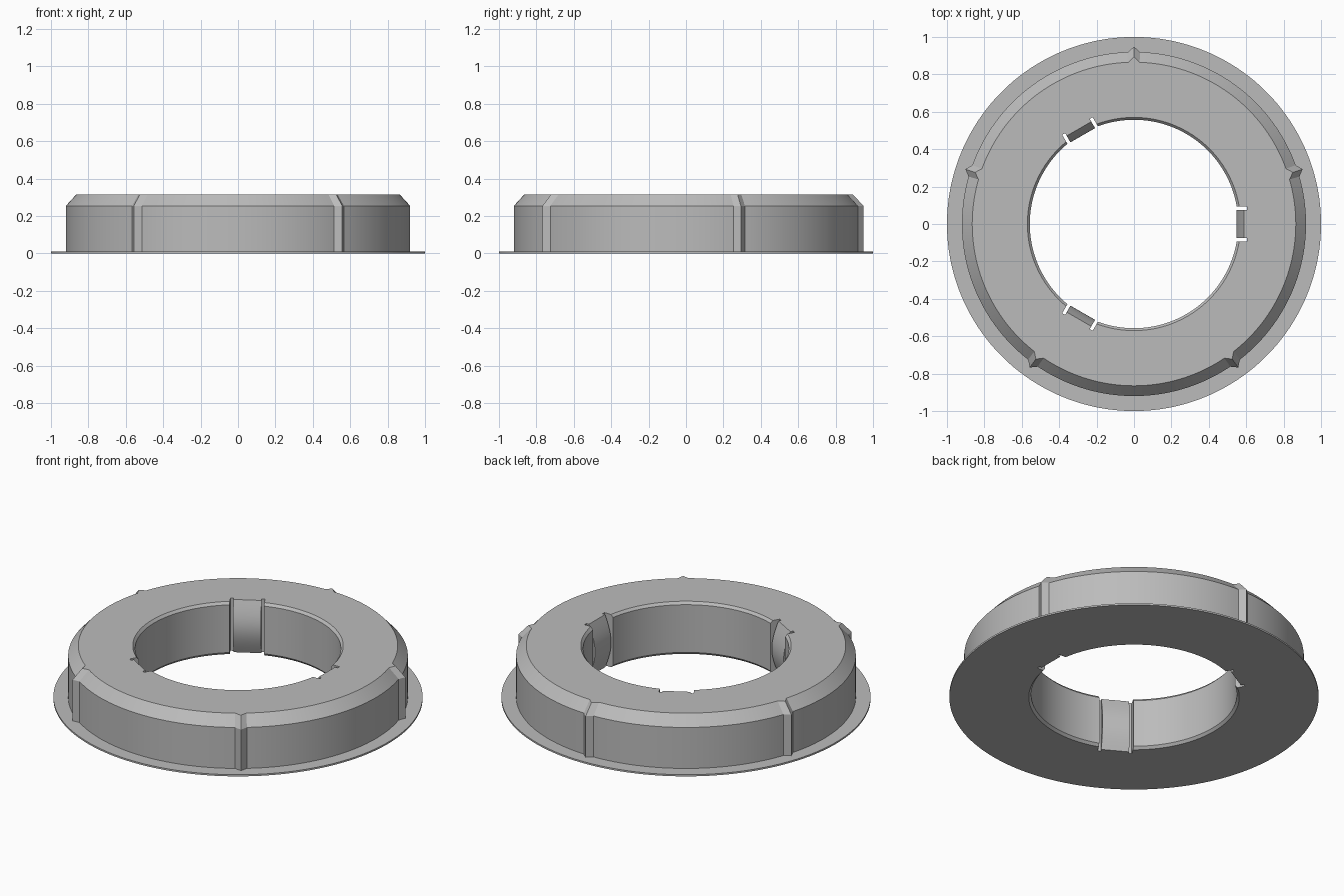
import bpy, bmesh, math
from mathutils import Matrix

if "Cube" in bpy.data.objects:
    bpy.data.objects.remove(bpy.data.objects["Cube"])

SEGMENTS = 180                       # 2 degrees per step
RIDGES = {18, 90, 162, 234, 306}     # angles of the outer ridges
TABS = (0, 120, 240)                 # angles of the spring tabs
HEIGHT = 0.315

grey = bpy.data.materials.new("plain grey")
grey.diffuse_color = (0.5, 0.5, 0.5, 1)
grey.use_nodes = True
grey.node_tree.nodes["Principled BSDF"].inputs["Base Color"].default_value = grey.diffuse_color


def make_object(name, bm):
    bmesh.ops.recalc_face_normals(bm, faces=bm.faces)
    mesh = bpy.data.meshes.new(name)
    bm.to_mesh(mesh)
    bm.free()
    mesh.materials.append(grey)
    obj = bpy.data.objects.new(name, mesh)
    bpy.context.collection.objects.link(obj)
    return obj


def select_only(obj):
    bpy.ops.object.select_all(action='DESELECT')
    obj.select_set(True)
    bpy.context.view_layer.objects.active = obj


def extrude_profile(bm, profile, half_width, angle):
    """Extrude an (x, z) profile along y and turn it about z."""
    turn = Matrix.Rotation(math.radians(angle), 4, 'Z')
    sides = [[bm.verts.new(turn @ Matrix.Translation((x, y, z)).translation)
              for x, z in profile] for y in (-half_width, half_width)]
    bm.faces.new(sides[0])
    bm.faces.new(sides[1])
    n = len(profile)
    for i in range(n):
        j = (i + 1) % n
        bm.faces.new((sides[0][i], sides[0][j], sides[1][j], sides[1][i]))


# Ring body: closed (radius, z, carries ridge) section swept round the axis
section = [(0.57, 0, 0), (1.0, 0, 0), (1.0, 0.01, 0), (0.92, 0.01, 1),
           (0.92, 0.255, 1), (0.865, HEIGHT, 1), (0.57, HEIGHT, 0),
           (0.557, HEIGHT - 0.015, 0), (0.557, 0.015, 0)]
bm = bmesh.new()
rings = []
for s in range(SEGMENTS):
    degrees = s * 360 // SEGMENTS
    a = math.radians(degrees)
    bump = 0.028 if degrees in RIDGES else 0
    rings.append([bm.verts.new(((r + bump * k) * math.cos(a),
                                (r + bump * k) * math.sin(a), z))
                  for r, z, k in section])
for s in range(SEGMENTS):
    p, q = rings[s], rings[(s + 1) % SEGMENTS]
    for i in range(len(section)):
        j = (i + 1) % len(section)
        bm.faces.new((p[i], p[j], q[j], q[i]))
body = make_object("ring_body", bm)

# Notches in the bore that leave a gap on both sides of each tab
bm = bmesh.new()
notch = [(0.5, -0.1), (0.605, -0.1), (0.605, 0.5), (0.5, 0.5)]
for angle in TABS:
    extrude_profile(bm, notch, 0.094, angle)
cutter = make_object("notch_cutter", bm)
cutter.hide_render = True
cut = body.modifiers.new("notches", 'BOOLEAN')
cut.operation = 'DIFFERENCE'
cut.solver = 'EXACT'
cut.object = cutter
select_only(body)
bpy.ops.object.modifier_apply(modifier=cut.name)
bpy.data.objects.remove(cutter)
bpy.ops.object.shade_smooth_by_angle(angle=math.radians(15))

# Spring tabs with a face that bows towards the axis
bow = [(0.588 - 0.04 * math.sin(math.pi * t / 16), HEIGHT * t / 16)
       for t in range(17)]
for number, angle in enumerate(TABS, 1):
    bm = bmesh.new()
    extrude_profile(bm, bow + [(0.606, HEIGHT), (0.606, 0)], 0.076, angle)
    tab = make_object(f"spring_tab_{number}", bm)
    select_only(tab)
    bpy.ops.object.shade_smooth_by_angle(angle=math.radians(30))
